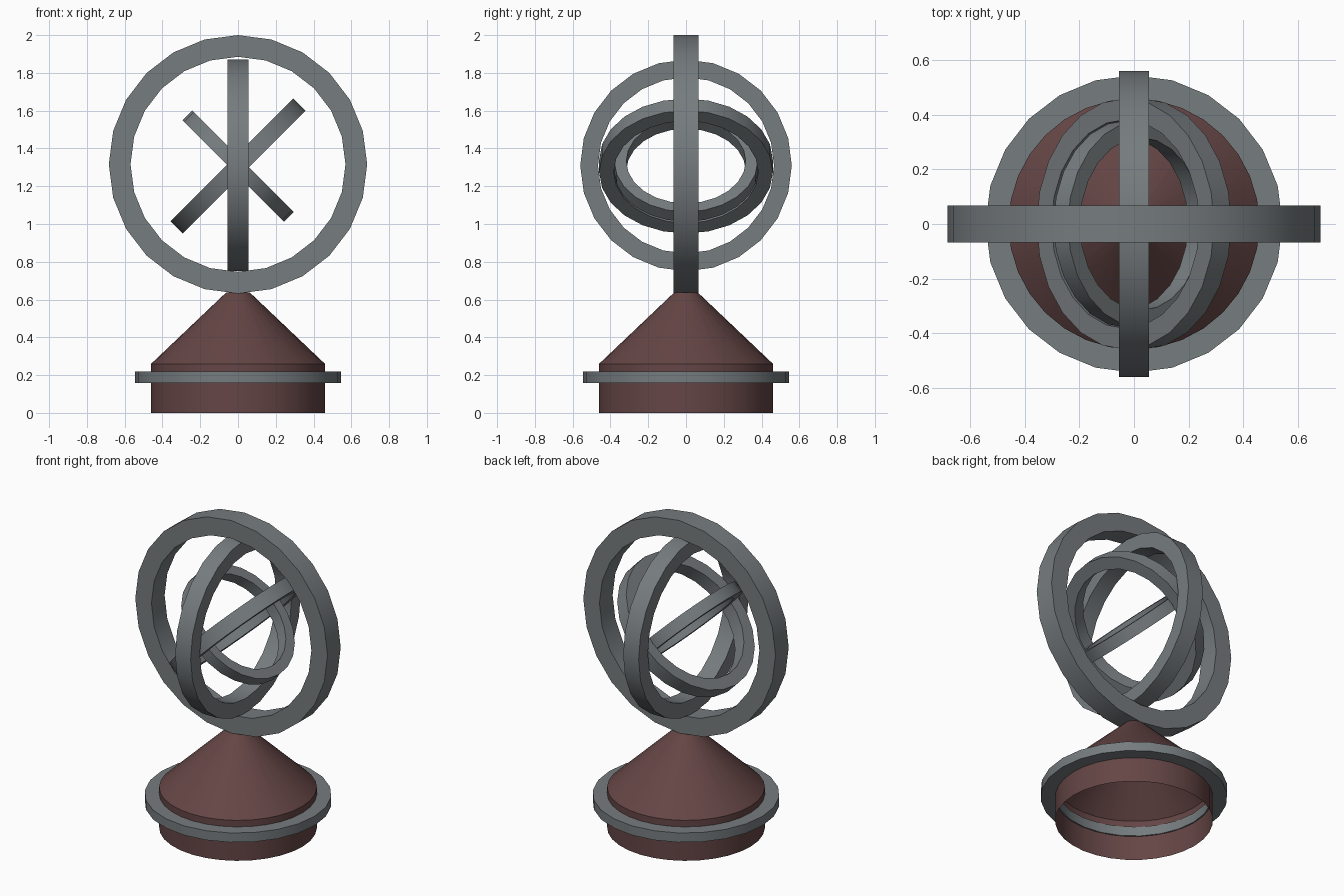
import bpy, bmesh, math

if "Cube" in bpy.data.objects:
    bpy.data.objects.remove(bpy.data.objects["Cube"])

def material(name, rgb):
    m = bpy.data.materials.new(name)
    m.diffuse_color = (*rgb, 1)
    m.use_nodes = True
    m.node_tree.nodes["Principled BSDF"].inputs["Base Color"].default_value = m.diffuse_color
    return m

GRAY = material("steel gray", (0.18, 0.20, 0.21))
RED = material("dark red brown", (0.13, 0.06, 0.06))

def revolve(name, profile, sides, mat, closed, z=0, rot=(0, 0, 0)):
    """Spin a (radius, height) profile around the local z axis."""
    bm = bmesh.new()
    loops = []
    for r, h in profile:
        loops.append([bm.verts.new((r * math.cos(2 * math.pi * i / sides),
                                    r * math.sin(2 * math.pi * i / sides), h))
                      for i in range(sides)])
    pairs = list(zip(loops, loops[1:]))
    if closed:
        pairs.append((loops[-1], loops[0]))
    for a, b in pairs:
        for i in range(sides):
            j = (i + 1) % sides
            bm.faces.new((a[i], a[j], b[j], b[i]))
    if not closed:
        bm.faces.new(loops[-1])
    me = bpy.data.meshes.new(name)
    bm.to_mesh(me)
    bm.free()
    me.materials.append(mat)
    ob = bpy.data.objects.new(name, me)
    bpy.context.collection.objects.link(ob)
    ob.location.z = z
    ob.rotation_euler = [math.radians(a) for a in rot]
    bpy.ops.object.select_all(action='DESELECT')
    ob.select_set(True)
    bpy.context.view_layer.objects.active = ob
    bpy.ops.object.shade_smooth_by_angle(angle=math.radians(30))
    return ob

def ring(name, outer, half, z, rot=(0, 0, 0)):
    inner = outer * 0.832
    return revolve(name, [(outer, -half), (outer, half), (inner, half), (inner, -half)],
                   24, GRAY, True, z, rot)

# Hollow base: open drum with a cone on top
revolve("base", [(0.46, 0), (0.46, 0.26), (0.063, 0.637)], 32, RED, False)
ring("base_band", 0.545, 0.03, 0.188)

# Nested rings, each smaller than the last
ring("outer_ring", 0.684, 0.067, 1.316, (90, 0, 0))
ring("second_ring", 0.56, 0.055, 1.31, (0, 90, 0))
ring("third_ring", 0.46, 0.045, 1.307, (0, -45, 0))
ring("inner_ring", 0.38, 0.037, 1.307, (0, 45, 0))
